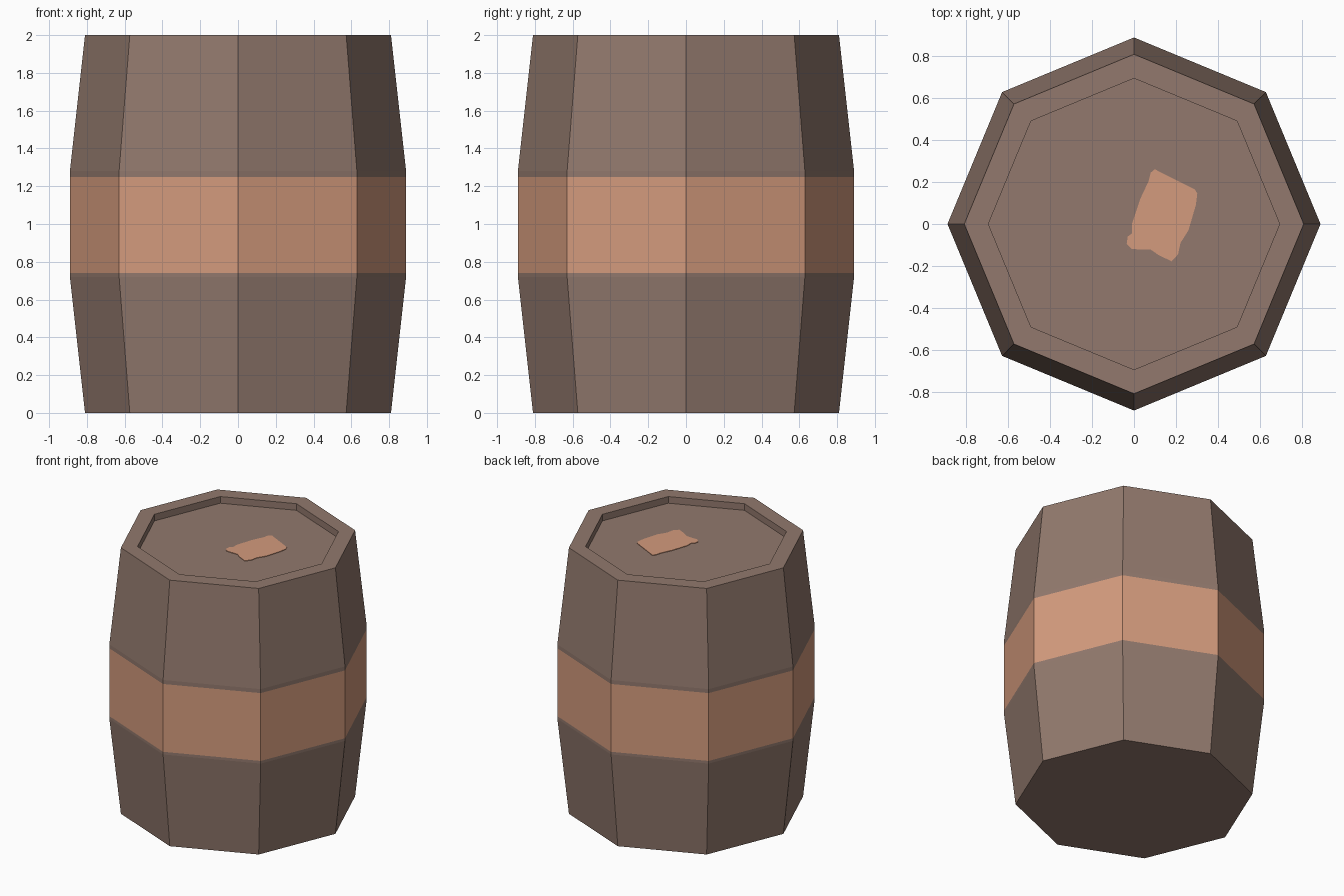
import bpy, bmesh, math

if "Cube" in bpy.data.objects:
    bpy.data.objects.remove(bpy.data.objects["Cube"])


def srgb(r, g, b):
    def lin(c):
        c /= 255
        return c / 12.92 if c <= 0.04045 else ((c + 0.055) / 1.055) ** 2.4
    return (lin(r), lin(g), lin(b), 1)


def material(name, rgb):
    m = bpy.data.materials.new(name)
    m.diffuse_color = srgb(*rgb)
    m.use_nodes = True
    m.node_tree.nodes["Principled BSDF"].inputs["Base Color"].default_value = m.diffuse_color
    return m


wood = material("brown wood", (146, 121, 109))
copper = material("copper band", (212, 155, 125))


def finish(bm, name, mats):
    bmesh.ops.recalc_face_normals(bm, faces=bm.faces)
    me = bpy.data.meshes.new(name)
    bm.to_mesh(me)
    bm.free()
    for m in mats:
        me.materials.append(m)
    ob = bpy.data.objects.new(name, me)
    bpy.context.collection.objects.link(ob)
    return ob


# Barrel: eight-sided lathe with a recessed lid, copper band chosen by height
SIDES = 8
LID_Z = 1.95
profile = [(0.81, 0), (0.89, 0.72), (0.89, 0.74), (0.89, 1.25), (0.89, 1.28),
           (0.81, 2), (0.695, 2), (0.695, LID_Z)]
bm = bmesh.new()
rings = [[bm.verts.new((r * math.cos(math.tau * i / SIDES),
                        r * math.sin(math.tau * i / SIDES), z))
          for i in range(SIDES)] for r, z in profile]
for a, b in zip(rings, rings[1:]):
    for i in range(SIDES):
        j = (i + 1) % SIDES
        bm.faces.new((a[i], a[j], b[j], b[i]))
bm.faces.new(rings[0][::-1])
bm.faces.new(rings[-1])
for f in bm.faces:
    zs = [v.co.z for v in f.verts]
    f.material_index = int(min(zs) > 0.73 and max(zs) < 1.26)
finish(bm, "barrel", [wood, copper])

# Painted patch on the lid: thin plate with a slightly ragged outline
outline = [(0.10, 0.262), (0.12, 0.25), (0.29, 0.165), (0.302, 0.145),
           (0.295, 0.09), (0.26, -0.03), (0.222, -0.09), (0.21, -0.145),
           (0.18, -0.178), (0.12, -0.15), (0.08, -0.122), (-0.01, -0.12),
           (-0.035, -0.095), (-0.03, -0.06), (-0.01, -0.045), (-0.01, 0),
           (0.03, 0.12), (0.07, 0.205), (0.08, 0.245)]
bm = bmesh.new()
face = bm.faces.new([bm.verts.new((x, y, LID_Z)) for x, y in outline])
top = bmesh.ops.extrude_face_region(bm, geom=[face])
bmesh.ops.translate(bm, vec=(0, 0, 0.004),
                    verts=[g for g in top["geom"] if isinstance(g, bmesh.types.BMVert)])
finish(bm, "lid_patch", [copper])
